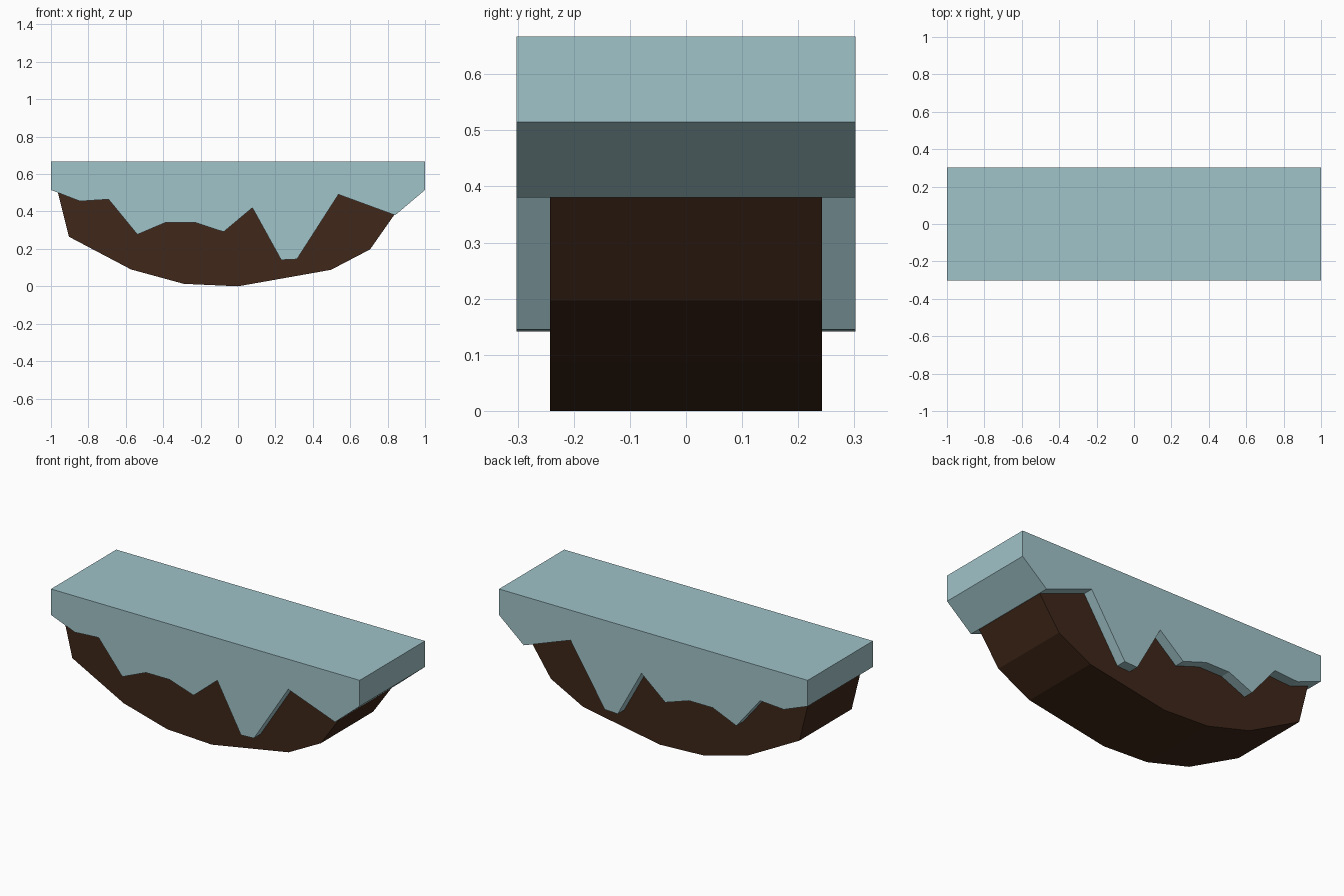
import bpy, bmesh

if "Cube" in bpy.data.objects:
    bpy.data.objects.remove(bpy.data.objects["Cube"])


def material(name, color):
    m = bpy.data.materials.new(name)
    m.diffuse_color = (*color, 1)
    m.use_nodes = True
    m.node_tree.nodes["Principled BSDF"].inputs["Base Color"].default_value = m.diffuse_color
    return m


def slab(name, outline, half_depth, mat):
    """Extrude an x/z outline along y, centred on y = 0."""
    bm = bmesh.new()
    face = bm.faces.new([bm.verts.new((x, -half_depth, z)) for x, z in outline])
    out = bmesh.ops.extrude_face_region(bm, geom=[face])
    moved = [v for v in out["geom"] if isinstance(v, bmesh.types.BMVert)]
    bmesh.ops.translate(bm, verts=moved, vec=(0, 2 * half_depth, 0))
    bmesh.ops.recalc_face_normals(bm, faces=bm.faces)
    mesh = bpy.data.meshes.new(name)
    bm.to_mesh(mesh)
    bm.free()
    mesh.materials.append(mat)
    obj = bpy.data.objects.new(name, mesh)
    bpy.context.collection.objects.link(obj)
    return obj


ice = material("ice", (0.352, 0.546, 0.578))
soil = material("soil", (0.05, 0.02, 0.0095))

# Ice cap with a jagged, dripping lower edge
slab("ice_cap", [
    (-1, 0.667), (-1, 0.515), (-0.845, 0.455), (-0.692, 0.465),
    (-0.538, 0.277), (-0.385, 0.342), (-0.231, 0.342), (-0.077, 0.291),
    (0.077, 0.42), (0.231, 0.141), (0.315, 0.145), (0.537, 0.491),
    (0.84, 0.38), (1, 0.515), (1, 0.667),
], 0.302, ice)

# Rounded earth base, its top buried inside the ice
slab("earth_base", [
    (-0.98, 0.57), (-0.904, 0.265), (-0.572, 0.09), (-0.289, 0.013),
    (0, 0), (0.497, 0.088), (0.706, 0.197), (0.834, 0.38), (0.965, 0.57),
], 0.242, soil)
